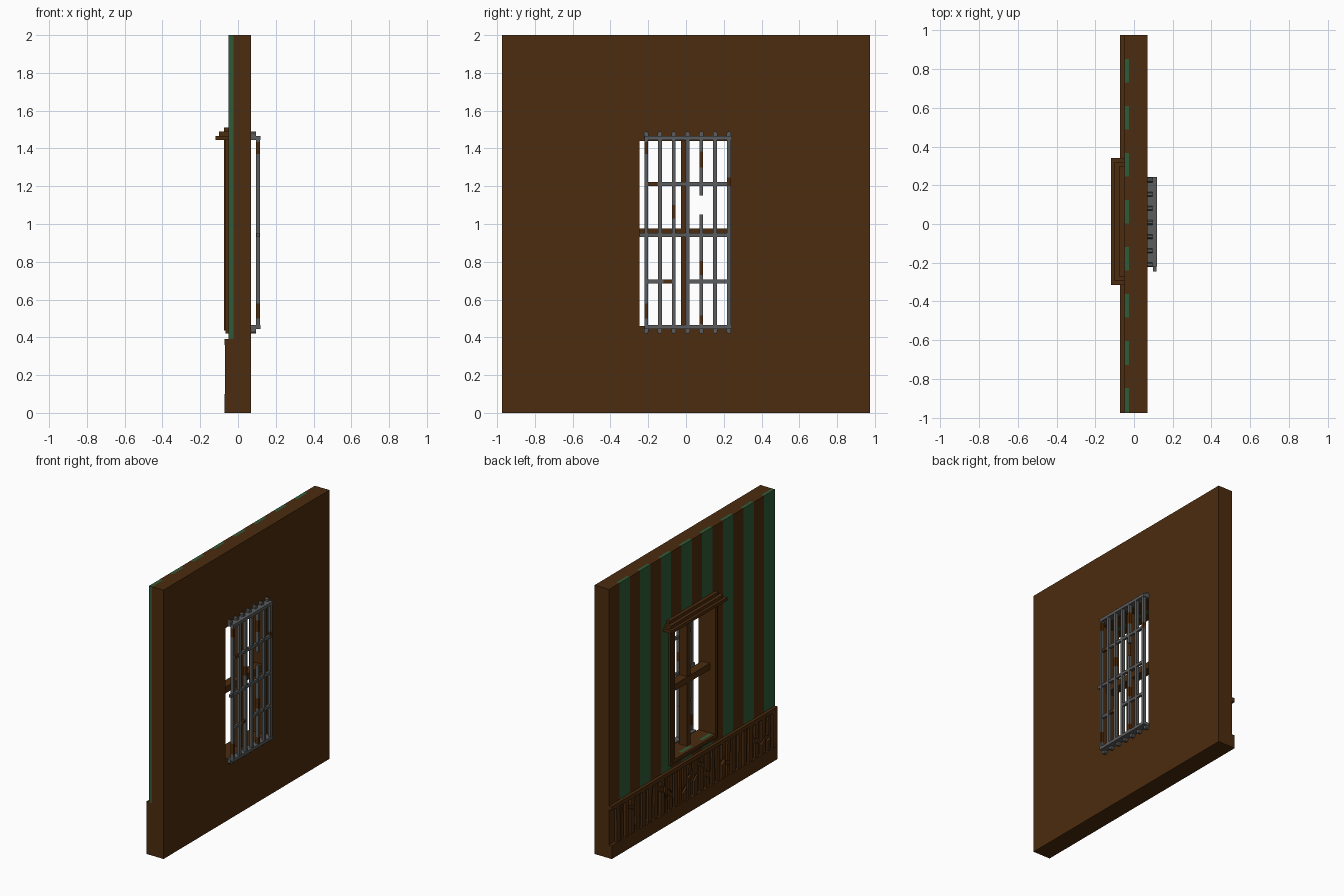
import bpy, bmesh, random

random.seed(4)
if "Cube" in bpy.data.objects:
    bpy.data.objects.remove(bpy.data.objects["Cube"], do_unlink=True)


def material(name, rgb, rough=0.8):
    m = bpy.data.materials.new(name)
    m.use_nodes = True
    m.diffuse_color = (*rgb, 1)
    bsdf = m.node_tree.nodes["Principled BSDF"]
    bsdf.inputs["Base Color"].default_value = (*rgb, 1)
    bsdf.inputs["Roughness"].default_value = rough
    return m


BROWN = material("dark wood brown", (0.072, 0.025, 0.0045))
GREEN = material("wallpaper green", (0.030, 0.105, 0.040))
IRON = material("iron grey", (0.105, 0.107, 0.110))


def prism(bm, pts, x0, x1, mat=0):
    """Extrude a y-z polygon from x0 to x1."""
    a = [bm.verts.new((x0, y, z)) for y, z in pts]
    b = [bm.verts.new((x1, y, z)) for y, z in pts]
    n = len(pts)
    faces = [bm.faces.new(a), bm.faces.new(b[::-1])]
    for i in range(n):
        j = (i + 1) % n
        faces.append(bm.faces.new((a[i], b[i], b[j], a[j])))
    for f in faces:
        f.material_index = mat


def box(bm, x, y, z, mat=0):
    prism(bm, [(y[0], z[0]), (y[1], z[0]), (y[1], z[1]), (y[0], z[1])], x[0], x[1], mat)


def ring(bm, x, outer, inner):
    """Rectangular frame; rectangles are (y0, y1, z0, z1)."""
    def corners(r, px):
        return [bm.verts.new((px, y, z)) for y, z in
                ((r[0], r[2]), (r[1], r[2]), (r[1], r[3]), (r[0], r[3]))]
    loops = [corners(outer, x[0]), corners(outer, x[1]),
             corners(inner, x[1]), corners(inner, x[0])]
    for k in range(4):
        p, q = loops[k], loops[(k + 1) % 4]
        for i in range(4):
            j = (i + 1) % 4
            bm.faces.new((p[i], p[j], q[j], q[i]))


def finish(bm, name, *mats):
    bmesh.ops.recalc_face_normals(bm, faces=bm.faces[:])
    me = bpy.data.meshes.new(name)
    bm.to_mesh(me)
    bm.free()
    for m in mats:
        me.materials.append(m)
    ob = bpy.data.objects.new(name, me)
    bpy.context.collection.objects.link(ob)
    return ob


W = 0.975                               # half width of the wall
OPEN = (-0.245, 0.235, 0.46, 1.44)      # window opening
RAIL = 0.39                             # top of the panelling

# Main wall slab with the opening
bm = bmesh.new()
ring(bm, (-0.025, 0.07), (-W, W, 0, 2), OPEN)
finish(bm, "wall", BROWN)

# Striped lining: alternating green and brown strips, cut around the window
bm = bmesh.new()
box(bm, (-0.05, -0.025), (-W, W), (0, RAIL))
edges = [-W]
for k in range(8):
    start = -0.97 + 0.243 * k
    edges += ([start] if k else []) + [start + 0.122]
edges.append(W)
for i in range(len(edges) - 1):
    a, b = edges[i], edges[i + 1]
    cuts = [a] + [c for c in OPEN[:2] if a < c < b] + [b]
    for c, d in zip(cuts, cuts[1:]):
        inside = OPEN[0] < (c + d) / 2 < OPEN[1]
        spans = [(RAIL, OPEN[2]), (OPEN[3], 2)] if inside else [(RAIL, 2)]
        for z in spans:
            box(bm, (-0.05, -0.025), (c, d), z, 1 - i % 2)
finish(bm, "wallpaper_stripes", BROWN, GREEN)

# Skirting board and cap rail
bm = bmesh.new()
box(bm, (-0.072, -0.05), (-W, W), (0, 0.10))
box(bm, (-0.072, -0.05), (-W, W), (0.36, RAIL))
finish(bm, "panelling_rails", BROWN)

# Worn vertical slats, some snapped with slanted ends
bm = bmesh.new()
box(bm, (-0.070, -0.05), (-W, -W + 0.05), (0.10, 0.36))
y = -W + 0.075
while y < 0.92:
    w = random.uniform(0.028, 0.045)
    lean = random.uniform(-0.008, 0.008)
    x = (-random.uniform(0.063, 0.070), -0.05)
    if random.random() < 0.5:
        m = random.uniform(0.17, 0.28)
        s, g = random.uniform(-0.025, 0.025), random.uniform(0.02, 0.04)
        prism(bm, [(y, 0.10), (y + w, 0.10), (y + w, m + s), (y, m - s)], *x)
        prism(bm, [(y, m - s + g), (y + w, m + s + g),
                   (y + w + lean, 0.36), (y + lean, 0.36)], *x)
    else:
        prism(bm, [(y, 0.10), (y + w, 0.10), (y + w + lean, 0.36), (y + lean, 0.36)], *x)
    y += w + random.uniform(0.015, 0.035)
finish(bm, "panelling_slats", BROWN)

# Stepped trim around the opening
bm = bmesh.new()
ring(bm, (-0.065, -0.05), (-0.285, 0.275, 0.42, 1.48), OPEN)
ring(bm, (-0.073, -0.065), (-0.268, 0.258, 0.437, 1.46), OPEN)
finish(bm, "window_trim", BROWN)

# Cornice in three steps
bm = bmesh.new()
for x, y, z in ((-0.12, (-0.315, 0.34), (1.445, 1.467)),
                (-0.10, (-0.295, 0.32), (1.467, 1.49)),
                (-0.075, (-0.275, 0.30), (1.49, 1.512))):
    box(bm, (x, -0.05), y, z)
finish(bm, "window_cornice", BROWN)

# Wooden cross in the opening
bm = bmesh.new()
box(bm, (-0.02, 0.045), (-0.027, 0.017), OPEN[2:])
finish(bm, "window_mullion", BROWN)
bm = bmesh.new()
box(bm, (-0.024, 0.041), OPEN[:2], (0.93, 0.977))
finish(bm, "window_transom", BROWN)


def bar(bm, upright, pos, lo, hi, rust=(), gap=None):
    """Grille bar, split into iron and rusted lengths, with an optional break."""
    marks = sorted({lo, hi, *[v for r in rust for v in r], *(gap or ())})
    for a, b in zip(marks, marks[1:]):
        mid = (a + b) / 2
        if gap and gap[0] < mid < gap[1]:
            continue
        mat = int(any(r[0] < mid < r[1] for r in rust))
        side = (pos - 0.010, pos + 0.010)
        if upright:
            box(bm, (0.095, 0.117), side, (a, b), mat)
        else:
            box(bm, (0.097, 0.115), (a, b), side, mat)


# Upright bars: rusted lengths and breaks keyed by bar number
bars = [-0.211 + 0.073 * i for i in range(7)]
rust = {0: [(0.50, 0.58), (1.37, 1.435)], 2: [(1.03, 1.10)],
        4: [(0.47, 0.515), (0.73, 0.805), (1.30, 1.385)], 6: [(1.20, 1.245)]}
bm = bmesh.new()
for i, y in enumerate(bars):
    bar(bm, True, y, 0.45, 1.46, rust.get(i, ()), (1.05, 1.15) if i == 4 else None)
finish(bm, "grille_uprights", IRON, BROWN)

# Cross bars
bm = bmesh.new()
bar(bm, False, 1.212, -0.22, 0.237, [(-0.20, -0.15)])
bar(bm, False, 0.942, -0.245, 0.237)
bar(bm, False, 0.695, -0.22, 0.237, [(-0.12, -0.055), (0.0, 0.018)], (-0.055, 0.0))
finish(bm, "grille_cross_bars", IRON, BROWN)

# Top and bottom rails fixed to the wall, with a bolt at every upright
bm = bmesh.new()
for z, s in ((1.455, 1), (0.455, -1)):
    box(bm, (0.07, 0.119), (-0.22, 0.243), (z - 0.011, z + 0.011))
    for y in bars:
        h = 0.012
        prism(bm, [(y - h, z), (y + h, z), (y + h, z + s * 0.026),
                   (y + h / 2, z + s * 0.034), (y - h / 2, z + s * 0.034),
                   (y - h, z + s * 0.026)], 0.07, 0.096)
finish(bm, "grille_rails", IRON)
